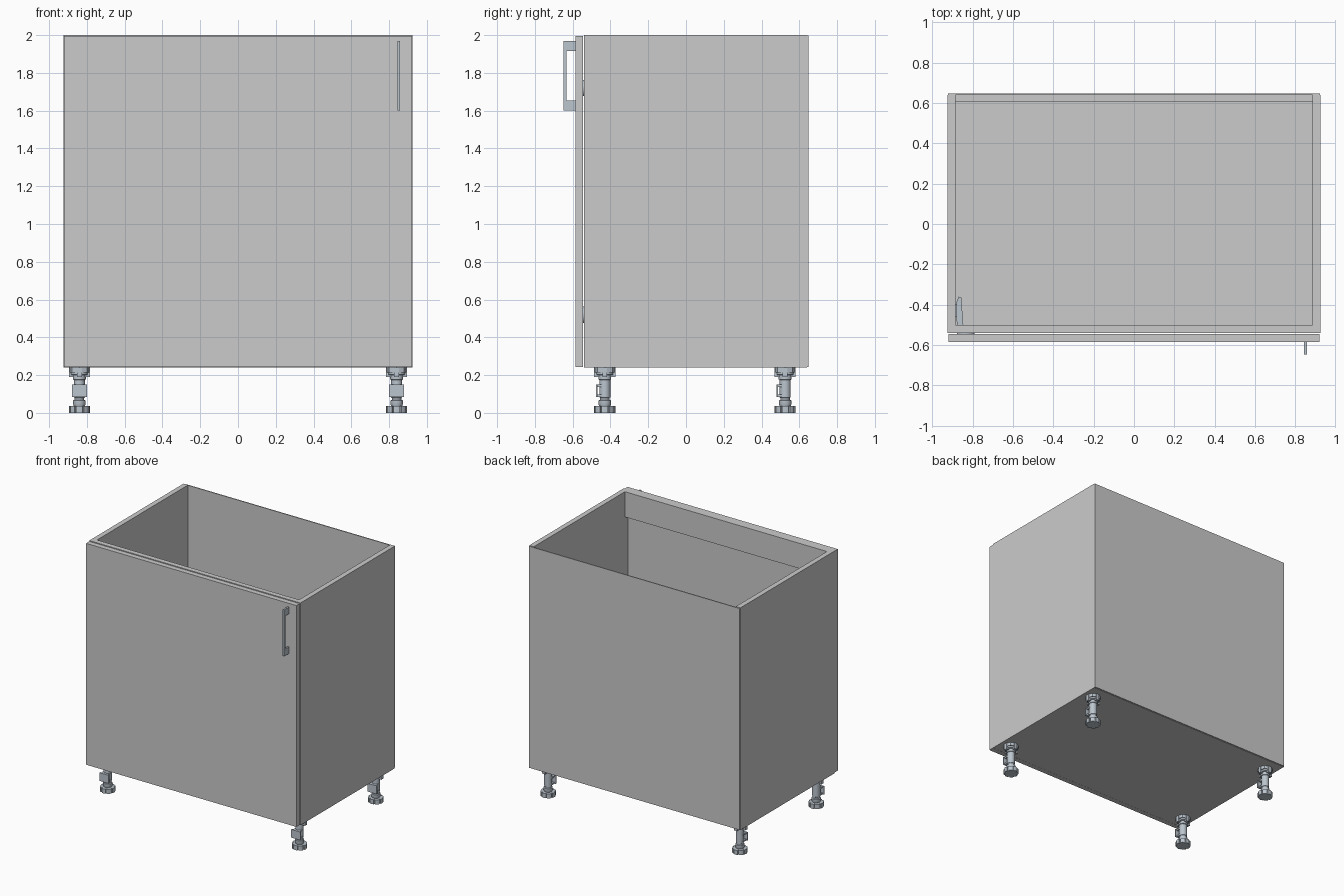
import bpy, bmesh, math
from mathutils import Matrix

if "Cube" in bpy.data.objects:
    bpy.data.objects.remove(bpy.data.objects["Cube"])

metal = bpy.data.materials.new("metal")
metal.diffuse_color = (0.5, 0.56, 0.62, 1)
metal.use_nodes = True
metal.node_tree.nodes["Principled BSDF"].inputs["Base Color"].default_value = metal.diffuse_color


def finish(name, bm, mat=None, smooth=False):
    bmesh.ops.recalc_face_normals(bm, faces=bm.faces)
    me = bpy.data.meshes.new(name)
    bm.to_mesh(me)
    bm.free()
    ob = bpy.data.objects.new(name, me)
    bpy.context.collection.objects.link(ob)
    if mat:
        me.materials.append(mat)
    if smooth:
        bpy.ops.object.select_all(action='DESELECT')
        ob.select_set(True)
        bpy.context.view_layer.objects.active = ob
        bpy.ops.object.shade_smooth_by_angle(angle=math.radians(35))
    return ob


def add_box(bm, x0, x1, y0, y1, z0, z1):
    m = Matrix.Translation(((x0 + x1) / 2, (y0 + y1) / 2, (z0 + z1) / 2))
    m = m @ Matrix.Diagonal((x1 - x0, y1 - y0, z1 - z0, 1))
    bmesh.ops.create_cube(bm, size=1, matrix=m)


def box(name, *dims):
    bm = bmesh.new()
    add_box(bm, *dims)
    return finish(name, bm)


def add_prism(bm, pts, z0, z1):
    """Extrude an xy outline between two heights."""
    f = bm.faces.new([bm.verts.new((x, y, z0)) for x, y in pts])
    ext = bmesh.ops.extrude_face_region(bm, geom=[f])["geom"]
    bmesh.ops.translate(bm, vec=(0, 0, z1 - z0),
                        verts=[v for v in ext if isinstance(v, bmesh.types.BMVert)])


def add_lathe(bm, profile, n=24):
    """Revolve an (r, z) profile and cap both ends."""
    rings = [[bm.verts.new((r * math.cos(2 * math.pi * i / n),
                            r * math.sin(2 * math.pi * i / n), z))
              for i in range(n)] for r, z in profile]
    for a, b in zip(rings, rings[1:]):
        for i in range(n):
            j = (i + 1) % n
            bm.faces.new((a[i], a[j], b[j], b[i]))
    bm.faces.new(rings[0])
    bm.faces.new(rings[-1])


# Carcass
W, T = 0.925, 0.04
Z0, Z1 = 0.24, 2.0
YF, YB = -0.54, 0.64
box("left_side", -W, -W + T, YF, YB, Z0, Z1)
box("right_side", W - T, W, YF, YB, Z0, Z1)
box("bottom_panel", -W + T, W - T, YF, YB, Z0, Z0 + T)
box("front_rail", -W + T, W - T, YF, YF + T, 1.8, Z1)
box("rear_rail", -W + T, W - T, YB - T + 0.005, YB, Z0 + T, Z0 + T + 0.2)
box("back_panel", -W + 0.003, W - 0.003, YB, YB + 0.008, Z0 + 0.003, Z1 - 0.003)

# Door
box("door", -W + 0.004, W - 0.004, -0.585, -0.545, Z0 + 0.003, Z1 - 0.004)

# Handle: C-shaped outline extruded sideways
bm = bmesh.new()
outline = [(-0.585, 1.60), (-0.648, 1.60), (-0.648, 1.968), (-0.585, 1.968),
           (-0.585, 1.915), (-0.632, 1.915), (-0.632, 1.653), (-0.585, 1.653)]
add_prism(bm, outline, 0.844, 0.858)
for v in bm.verts:
    v.co = (v.co.z, v.co.x, v.co.y)
finish("handle", bm, metal)

# Hinges: wall plate, arm and door cup
for name, z in (("upper_hinge", 1.72), ("lower_hinge", 0.52)):
    bm = bmesh.new()
    add_box(bm, -0.885, -0.877, -0.46, -0.40, z - 0.06, z + 0.06)
    add_prism(bm, [(-0.882, -0.39), (-0.87, -0.36), (-0.857, -0.365),
                   (-0.847, -0.50), (-0.83, -0.54), (-0.87, -0.53),
                   (-0.88, -0.48)], z - 0.02, z + 0.02)
    m = Matrix.Translation((-0.835, -0.543, z)) @ Matrix.Rotation(math.pi / 2, 4, 'X')
    bmesh.ops.create_cone(bm, cap_ends=True, segments=24, radius1=0.043,
                          radius2=0.043, depth=0.012, matrix=m)
    finish(name, bm, metal, True)


# Adjustable leg, built around its own axis
def leg(name, x, y):
    bm = bmesh.new()
    # foot pad with notched rim
    pad = []
    for i in range(8):
        for da, r in ((-0.31, 0.054), (0, 0.056), (0.31, 0.054), (0.35, 0.045), (0.43, 0.045)):
            a = math.pi / 4 * i + da
            pad.append((r * math.cos(a), r * math.sin(a)))
    add_prism(bm, pad, 0, 0.036)
    # threaded foot collar, shaft and top socket
    add_lathe(bm, [(0.028, 0.034), (0.033, 0.045), (0.033, 0.066), (0.026, 0.068),
                   (0.026, 0.08), (0.029, 0.082), (0.029, 0.175), (0.034, 0.177),
                   (0.034, 0.2), (0.045, 0.202), (0.045, 0.24)])
    # mounting flange with ribs
    add_lathe(bm, [(0.056, 0.215), (0.056, 0.24)], 8)
    for k in range(4):
        a = math.pi / 2 * k
        before = set(bm.verts)
        add_box(bm, 0.028, 0.056, -0.013, 0.013, 0.19, 0.238)
        bmesh.ops.rotate(bm, cent=(0, 0, 0), matrix=Matrix.Rotation(a, 3, 'Z'),
                         verts=[v for v in bm.verts if v not in before])
    # plinth clip: two arms and a face plate
    add_box(bm, -0.04, 0.04, -0.047, -0.038, 0.085, 0.15)
    for z in (0.085, 0.138):
        add_box(bm, -0.03, 0.03, -0.04, 0, z, z + 0.012)
    bmesh.ops.translate(bm, vec=(x, y, 0), verts=bm.verts)
    finish(name, bm, metal, True)


for side, x in (("left", -0.84), ("right", 0.84)):
    for end, y in (("front", -0.43), ("back", 0.525)):
        leg(f"{end}_{side}_leg", x, y)
